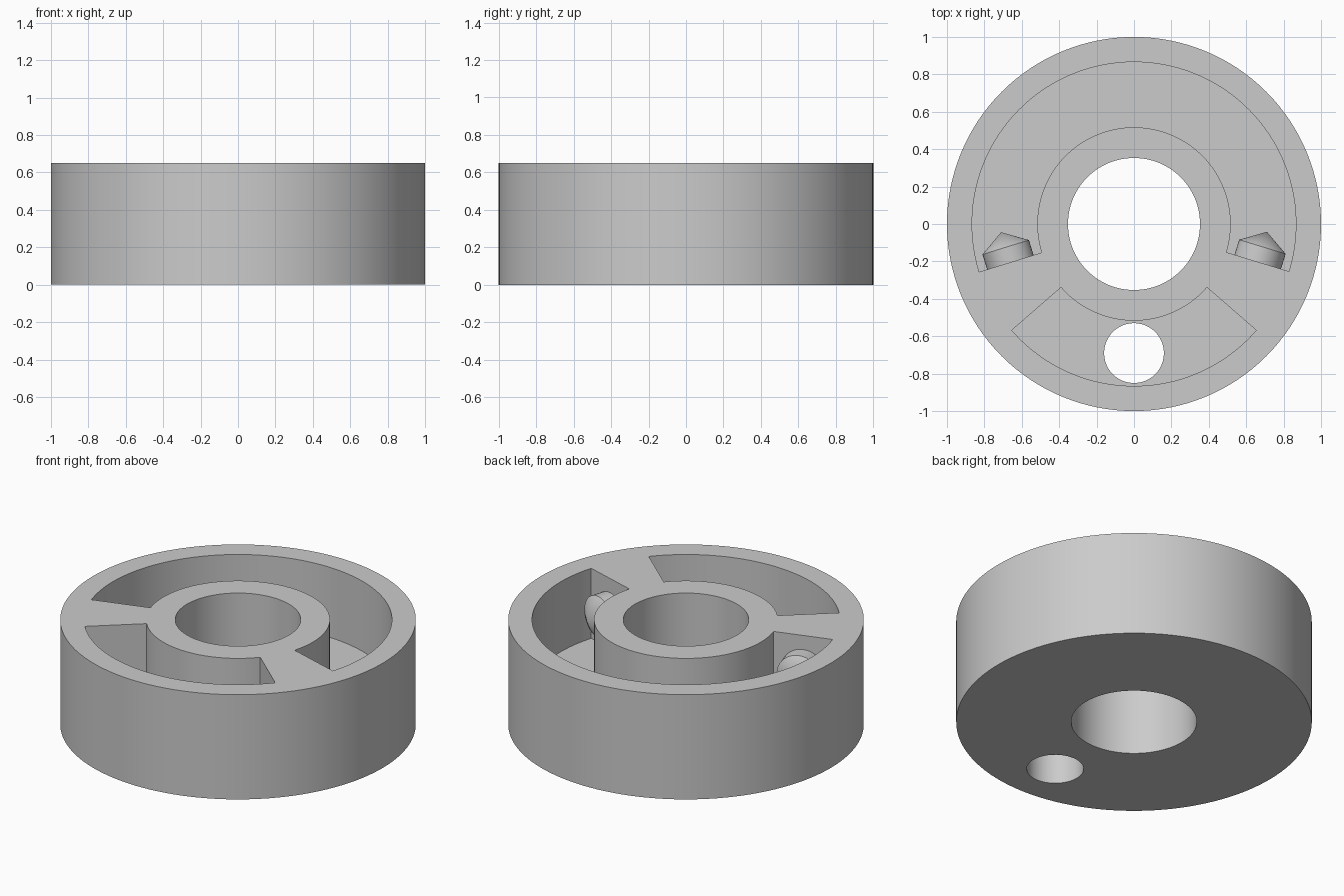
import bpy, bmesh
from math import sin, cos, radians, pi
from mathutils import Vector

cube = bpy.data.objects.get("Cube")
if cube:
    bpy.data.objects.remove(cube, do_unlink=True)

HEIGHT, FLOOR = 0.65, 0.215
RIM_IN, HUB_OUT, BORE = 0.866, 0.517, 0.353

grey = bpy.data.materials.new("plain_grey")
grey.use_nodes = True
GREY = (0.6, 0.6, 0.6, 1)
grey.diffuse_color = GREY
grey.node_tree.nodes["Principled BSDF"].inputs["Base Color"].default_value = GREY


def make_object(name, bm):
    bmesh.ops.recalc_face_normals(bm, faces=bm.faces)
    mesh = bpy.data.meshes.new(name)
    bm.to_mesh(mesh)
    bm.free()
    mesh.materials.append(grey)
    ob = bpy.data.objects.new(name, mesh)
    bpy.context.collection.objects.link(ob)
    return ob


def prism(name, outline, z0, z1):
    """Extrude a flat outline from z0 to z1."""
    bm = bmesh.new()
    face = bm.faces.new([bm.verts.new((x, y, z0)) for x, y in outline])
    up = bmesh.ops.extrude_face_region(bm, geom=[face])["geom"]
    verts = [v for v in up if isinstance(v, bmesh.types.BMVert)]
    bmesh.ops.translate(bm, verts=verts, vec=(0, 0, z1 - z0))
    return make_object(name, bm)


def arc(r, a0, a1, n, cx=0, cy=0):
    steps = [radians(a0 + (a1 - a0) * i / n) for i in range(n + 1)]
    return [(cx + r * cos(a), cy + r * sin(a)) for a in steps]


def circle(r, n, cx=0, cy=0):
    return arc(r, 0, 360, n, cx, cy)[:-1]


def sector(a0, a1, n):
    return arc(RIM_IN, a0, a1, n) + arc(HUB_OUT, a1, a0, n)


def smooth(ob):
    bpy.ops.object.select_all(action='DESELECT')
    ob.select_set(True)
    bpy.context.view_layer.objects.active = ob
    bpy.ops.object.shade_smooth_by_angle(angle=radians(30))


# Round body with bore, two pockets and a through hole
body = prism("wheel_body", circle(1, 128), 0, HEIGHT)
cutters = [
    prism("bore_cutter", circle(BORE, 96), -0.1, HEIGHT + 0.1),
    prism("large_pocket_cutter", sector(-17, 197.2, 80), FLOOR, HEIGHT + 0.1),
    prism("small_pocket_cutter", sector(221, 319, 40), FLOOR, HEIGHT + 0.1),
    prism("hole_cutter", circle(0.16, 48, 0, -0.69), -0.1, FLOOR + 0.1),
]
for cutter in cutters:
    cutter.hide_render = True
    mod = body.modifiers.new(cutter.name, 'BOOLEAN')
    mod.operation, mod.solver, mod.object = 'DIFFERENCE', 'EXACT', cutter
    bpy.context.view_layer.objects.active = body
    bpy.ops.object.modifier_apply(modifier=mod.name)
    bpy.data.objects.remove(cutter, do_unlink=True)
smooth(body)


# Pointed pegs standing on the end walls of the large pocket
def peg(name, angle, side):
    a, n, r = radians(angle), 40, 0.13
    bm = bmesh.new()
    rings = [[bm.verts.new((r * cos(2 * pi * i / n), r * sin(2 * pi * i / n), z))
              for i in range(n)] for z in (-0.01, 0.084)]
    tip = bm.verts.new((0, 0, 0.168))
    bm.faces.new(rings[0])
    for i in range(n):
        j = (i + 1) % n
        bm.faces.new((rings[0][i], rings[0][j], rings[1][j], rings[1][i]))
        bm.faces.new((rings[1][i], rings[1][j], tip))
    ob = make_object(name, bm)
    normal = Vector((-sin(a), cos(a), 0)) * side
    ob.rotation_euler = normal.to_track_quat('Z', 'Y').to_euler()
    ob.location = (0.692 * cos(a), 0.692 * sin(a), (HEIGHT + FLOOR) / 2)
    smooth(ob)


peg("left_peg", -17, 1)
peg("right_peg", 197.2, -1)
